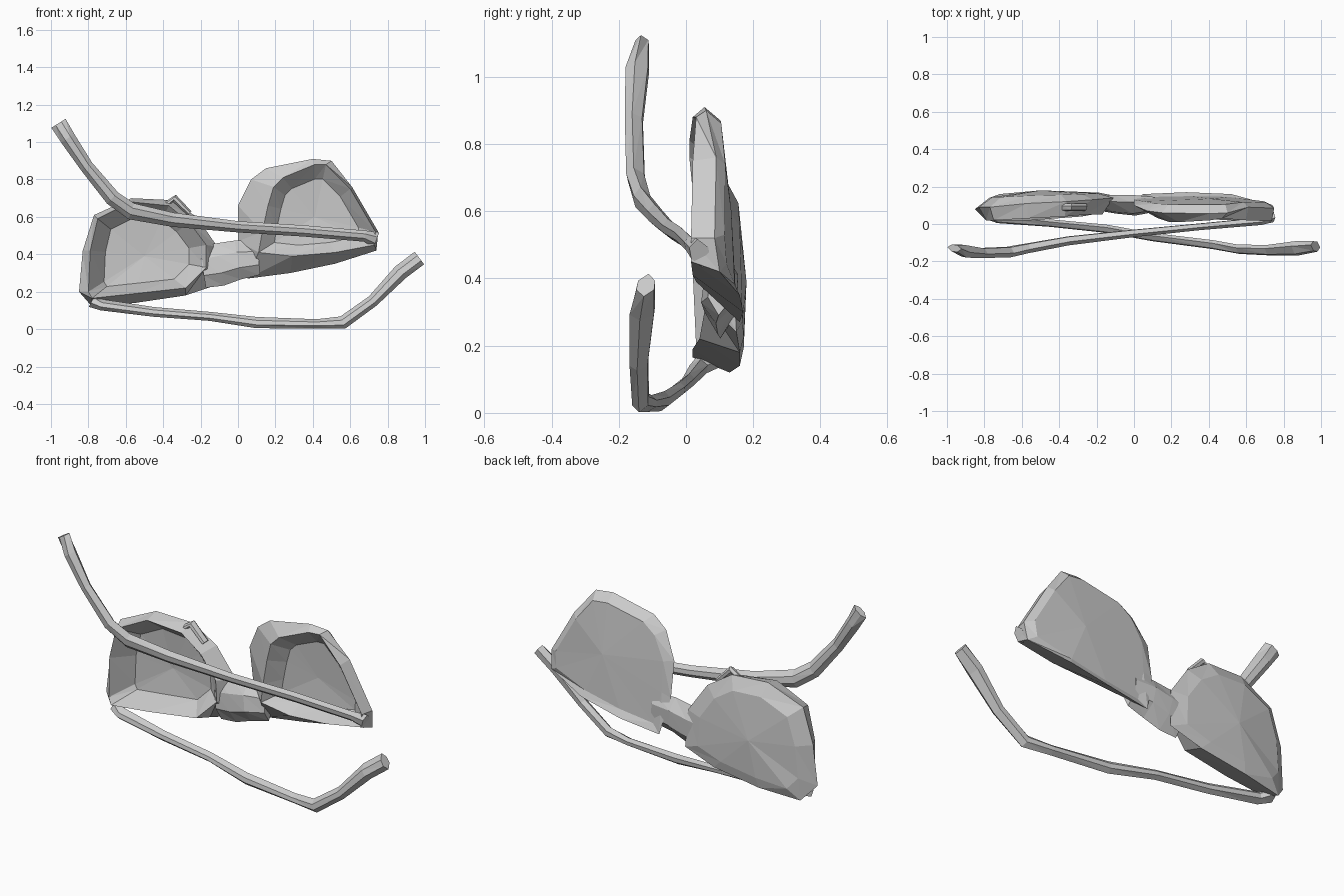
import bpy, bmesh
from mathutils import Vector


def finish(name, bm):
    bmesh.ops.recalc_face_normals(bm, faces=bm.faces)
    me = bpy.data.meshes.new(name)
    bm.to_mesh(me)
    bm.free()
    ob = bpy.data.objects.new(name, me)
    bpy.context.collection.objects.link(ob)
    return ob


def bridge(bm, a, b):
    n = len(a)
    for i in range(n):
        j = (i + 1) % n
        bm.faces.new((a[i], a[j], b[j]))
        bm.faces.new((a[i], b[j], b[i]))


# Hollow lens shell: each point is the back edge (x, y, z) then the front rim (x, y, z)
def lens(name, outline, centre, back_scale, back_y, inner_scale, inner_y):
    bm = bmesh.new()
    cx, cz = centre
    backs = [Vector(p[:3]) for p in outline]
    fronts = [Vector(p[3:]) for p in outline]

    def loop(points, s, y, k):
        c = Vector((cx, 0, cz))
        ring = []
        for p in points:
            q = c + (p - c) * s
            q.y = p.y + (y - p.y) * k
            ring.append(bm.verts.new(q))
        return ring

    def cap(ring, y):
        c = bm.verts.new((cx, y, cz))
        for i in range(len(ring)):
            bm.faces.new((ring[i], ring[(i + 1) % len(ring)], c))

    inner = loop(fronts, inner_scale, inner_y, 0.85)
    front = loop(fronts, 1.0, 0, 0)
    edge = loop(backs, 1.0, 0, 0)
    back = loop(backs, back_scale, back_y, 0.6)
    for a, b in ((inner, front), (front, edge), (edge, back)):
        bridge(bm, a, b)
    cap(inner, inner_y)
    cap(back, back_y)
    return finish(name, bm)


# Faceted bar: path points are (x, y, z, half height, half depth)
def bar(name, path):
    bm = bmesh.new()
    rings = []
    pts = [Vector(p[:3]) for p in path]
    for i, (x, y, z, h, d) in enumerate(path):
        t = pts[min(i + 1, len(pts) - 1)] - pts[max(i - 1, 0)]
        n = Vector((-t.z, 0, t.x)).normalized()
        rings.append([bm.verts.new(pts[i] + n * h * u + Vector((0, d * v, 0)))
                      for u, v in ((1, 0.3), (0.4, -0.8), (-0.4, -1), (-1, -0.2), (-0.4, 0.9), (0.4, 1))])
    for a, b in zip(rings, rings[1:]):
        bridge(bm, a, b)
    bm.faces.new(rings[0])
    bm.faces.new(rings[-1])
    return finish(name, bm)


lens("left_lens", [
    (-0.85, 0.08, 0.20, -0.80, 0.03, 0.20), (-0.83, 0.09, 0.42, -0.79, 0.02, 0.42),
    (-0.77, 0.09, 0.61, -0.75, 0.02, 0.59), (-0.57, 0.11, 0.70, -0.57, 0.03, 0.68),
    (-0.36, 0.12, 0.69, -0.37, 0.04, 0.66), (-0.22, 0.13, 0.60, -0.26, 0.05, 0.57),
    (-0.11, 0.14, 0.44, -0.17, 0.05, 0.45), (-0.10, 0.15, 0.24, -0.17, 0.06, 0.33),
    (-0.28, 0.16, 0.18, -0.28, 0.04, 0.22), (-0.55, 0.16, 0.14, -0.55, 0.02, 0.19),
    (-0.78, 0.13, 0.12, -0.78, 0.02, 0.165)],
    (-0.50, 0.39), 0.78, 0.18, 0.72, 0.155)

lens("right_lens", [
    (0.00, 0.13, 0.47, 0.13, 0.03, 0.52), (0.00, 0.10, 0.66, 0.16, 0.02, 0.66),
    (0.07, 0.07, 0.80, 0.19, 0.01, 0.76), (0.15, 0.06, 0.86, 0.24, 0.01, 0.81),
    (0.40, 0.055, 0.91, 0.41, 0.02, 0.88), (0.50, 0.06, 0.90, 0.47, 0.03, 0.88),
    (0.61, 0.09, 0.76, 0.60, 0.02, 0.75), (0.75, 0.085, 0.52, 0.735, 0.015, 0.52),
    (0.74, 0.10, 0.42, 0.73, 0.015, 0.45), (0.52, 0.16, 0.35, 0.52, 0.02, 0.41),
    (0.28, 0.17, 0.30, 0.29, 0.03, 0.39), (0.05, 0.16, 0.27, 0.11, 0.04, 0.41)],
    (0.41, 0.60), 0.87, 0.135, 0.72, 0.105)

# Nose bridge and small pads between the lenses
bar("nose_bridge", [(-0.19, 0.11, 0.33, 0.11, 0.04), (-0.10, 0.105, 0.345, 0.115, 0.05),
                    (0.0, 0.10, 0.37, 0.105, 0.055), (0.11, 0.105, 0.38, 0.09, 0.04)])
bar("left_nose_pad", [(-0.38, 0.09, 0.67, 0.015, 0.02), (-0.34, 0.09, 0.70, 0.02, 0.02),
                      (-0.26, 0.09, 0.62, 0.015, 0.02)])

# Folded temple arms, each ending in a bent ear tip
bar("upper_temple", [
    (0.74, 0.04, 0.475, 0.045, 0.03), (0.68, 0.015, 0.497, 0.03, 0.02),
    (0.35, -0.015, 0.525, 0.03, 0.018), (0.0, -0.05, 0.547, 0.03, 0.02),
    (-0.35, -0.09, 0.585, 0.038, 0.024), (-0.57, -0.13, 0.63, 0.045, 0.026),
    (-0.67, -0.15, 0.70, 0.042, 0.028), (-0.81, -0.155, 0.87, 0.036, 0.027),
    (-0.91, -0.145, 1.02, 0.042, 0.035), (-0.96, -0.13, 1.10, 0.045, 0.02)])
bar("lower_temple", [
    (-0.78, 0.07, 0.155, 0.04, 0.045), (-0.73, 0.035, 0.13, 0.03, 0.03),
    (-0.45, 0.005, 0.092, 0.026, 0.02), (-0.15, -0.025, 0.068, 0.024, 0.022),
    (0.10, -0.07, 0.035, 0.03, 0.022), (0.42, -0.11, 0.028, 0.025, 0.024),
    (0.56, -0.135, 0.035, 0.035, 0.025), (0.72, -0.14, 0.15, 0.032, 0.028),
    (0.87, -0.13, 0.305, 0.042, 0.038), (0.97, -0.12, 0.38, 0.042, 0.028)])
